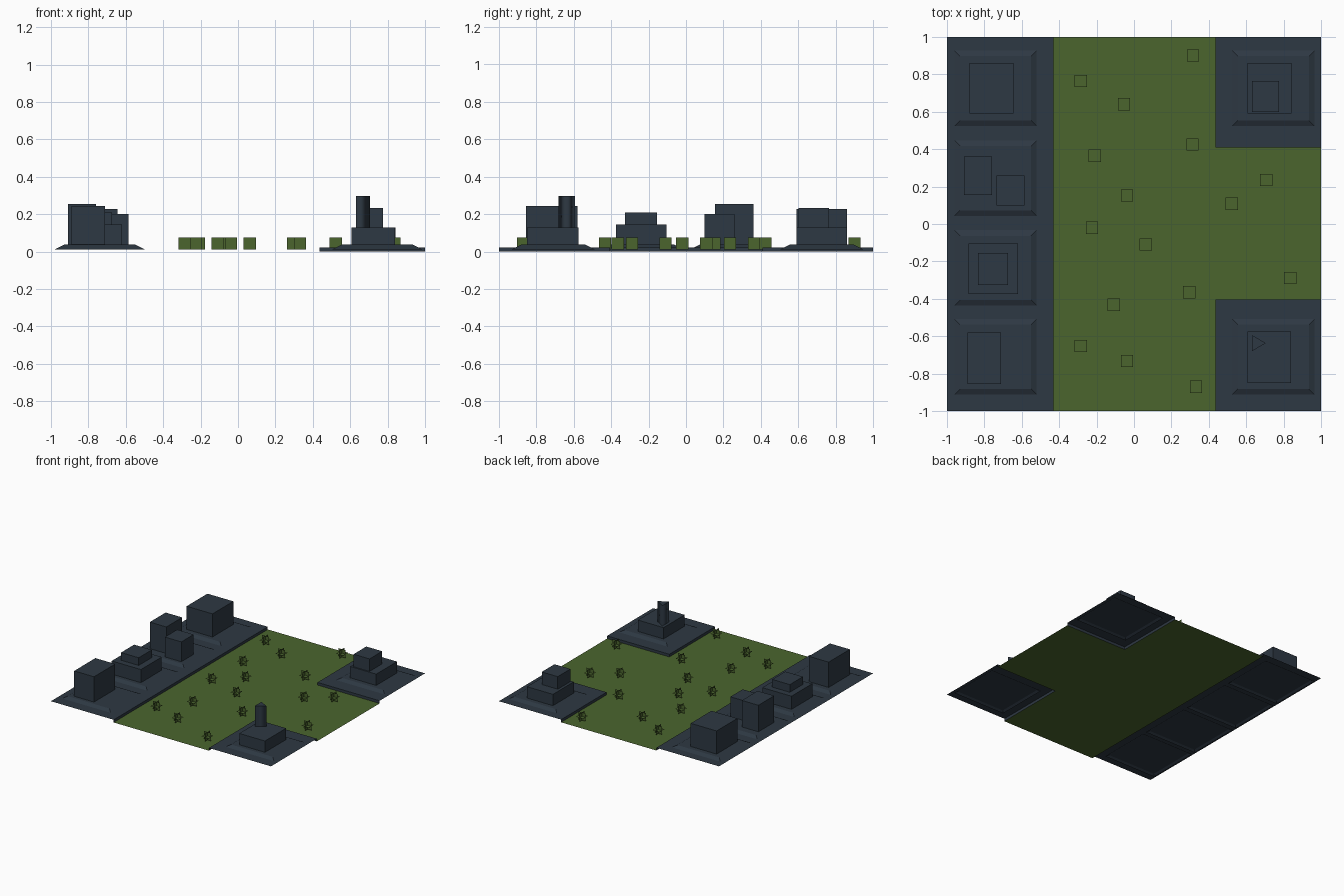
import bpy, bmesh, math

if "Cube" in bpy.data.objects:
    bpy.data.objects.remove(bpy.data.objects["Cube"])


def material(name, rgb):
    m = bpy.data.materials.new(name)
    m.diffuse_color = (*rgb, 1)
    m.use_nodes = True
    m.node_tree.nodes["Principled BSDF"].inputs["Base Color"].default_value = m.diffuse_color
    return m


SLATE = material("slate", (0.027, 0.040, 0.056))
GRASS = material("grass green", (0.070, 0.130, 0.027))


def make(name, bm, mat):
    mesh = bpy.data.meshes.new(name)
    bm.to_mesh(mesh)
    bm.free()
    mesh.materials.append(mat)
    ob = bpy.data.objects.new(name, mesh)
    bpy.context.collection.objects.link(ob)
    return ob


def quad(bm, *pts):
    bm.faces.new([bm.verts.new(p) for p in pts])


def flat(bm, x0, x1, y0, y1, z):
    quad(bm, (x0, y0, z), (x1, y0, z), (x1, y1, z), (x0, y1, z))


def frustum(name, x0, x1, y0, y1, z0, z1, inset=0.0):
    """Open-bottomed block, optionally with sloping sides."""
    bm = bmesh.new()
    low = [bm.verts.new(p) for p in
           ((x0, y0, z0), (x1, y0, z0), (x1, y1, z0), (x0, y1, z0))]
    i = inset
    top = [bm.verts.new(p) for p in
           ((x0 + i, y0 + i, z1), (x1 - i, y0 + i, z1),
            (x1 - i, y1 - i, z1), (x0 + i, y1 - i, z1))]
    bm.faces.new(top)
    for k in range(4):
        n = (k + 1) % 4
        bm.faces.new((low[k], low[n], top[n], top[k]))
    return make(name, bm, SLATE)


XL, XR, YF, YB = -0.43, 0.435, -0.405, 0.41   # lawn borders
PAD = 0.022                                   # pavement level
TOP = 0.037                                   # plinth top

# T-shaped lawn
bm = bmesh.new()
flat(bm, XL, XR, -1, 1, 0)
flat(bm, XR, 1, YF, YB, 0)
make("lawn", bm, GRASS)

# Raised pavements with kerbs only along the lawn
bm = bmesh.new()
flat(bm, -1, XL, -1, 1, PAD)
quad(bm, (XL, -1, 0), (XL, 1, 0), (XL, 1, PAD), (XL, -1, PAD))
make("long_pavement", bm, SLATE)
for name, y, ye in (("front_pavement", YF, -1), ("back_pavement", YB, 1)):
    bm = bmesh.new()
    flat(bm, XR, 1, min(y, ye), max(y, ye), PAD)
    quad(bm, (XR, y, 0), (1, y, 0), (1, y, PAD), (XR, y, PAD))
    quad(bm, (XR, ye, 0), (XR, y, 0), (XR, y, PAD), (XR, ye, PAD))
    if ye > 0:
        bm.faces.ensure_lookup_table()
        bm.faces[2].normal_flip()
    else:
        bm.faces.ensure_lookup_table()
        bm.faces[1].normal_flip()
        bm.faces[2].normal_flip()
    bm.normal_update()
    for f in bm.faces:
        # kerbs face the lawn
        if abs(f.normal.x) > 0.5 and f.normal.x > 0:
            f.normal_flip()
    make(name, bm, SLATE)

# Sloping plinths under the buildings
for cx, cy in ((-0.74, 0.725), (-0.74, 0.245), (-0.74, -0.235),
               (-0.74, -0.71), (0.745, 0.725), (0.745, -0.71)):
    frustum("plinth", cx - 0.24, cx + 0.24, cy - 0.222, cy + 0.222,
            0.012, TOP, 0.05)

# Buildings: x0, x1, y0, y1, bottom, top
BUILDINGS = {
    "back_left_block": (-0.88, -0.645, 0.59, 0.86, TOP, 0.227),
    "tall_twin_block": (-0.91, -0.76, 0.155, 0.36, TOP, 0.255),
    "short_twin_block": (-0.735, -0.585, 0.10, 0.26, TOP, 0.20),
    "stepped_block_base": (-0.885, -0.62, -0.375, -0.105, TOP, 0.145),
    "stepped_block_top": (-0.835, -0.675, -0.325, -0.155, 0.145, 0.208),
    "front_left_block": (-0.89, -0.71, -0.855, -0.58, TOP, 0.245),
    "back_right_base": (0.607, 0.843, 0.59, 0.86, TOP, 0.13),
    "back_right_tower": (0.63, 0.775, 0.60, 0.765, 0.13, 0.233),
    "front_right_base": (0.607, 0.84, -0.85, -0.575, TOP, 0.13),
}
for name, dims in BUILDINGS.items():
    frustum(name, *dims)

# Three-sided chimney
bm = bmesh.new()
ring = [(0.655 + 0.05 * math.cos(a), -0.637 + 0.05 * math.sin(a))
        for a in (0, 2 * math.pi / 3, 4 * math.pi / 3)]
low = [bm.verts.new((x, y, 0.13)) for x, y in ring]
top = [bm.verts.new((x, y, 0.298)) for x, y in ring]
bm.faces.new(top)
for k in range(3):
    n = (k + 1) % 3
    bm.faces.new((low[k], low[n], top[n], top[k])).smooth = True
for e in bm.edges:
    if all(v in top for v in e.verts):
        e.smooth = False
make("chimney", bm, SLATE)

# Bushes: three crossing square cards each
BUSHES = [(0.315, 0.9), (-0.285, 0.765), (-0.053, 0.64), (-0.21, 0.365),
          (0.313, 0.425), (-0.037, 0.152), (0.707, 0.235), (0.523, 0.108),
          (-0.225, -0.02), (0.063, -0.11), (0.835, -0.288), (0.295, -0.365),
          (-0.108, -0.432), (-0.285, -0.652), (-0.037, -0.732), (0.332, -0.87)]
r, zc = 0.0325, 0.043
for x, y in BUSHES:
    bm = bmesh.new()
    flat(bm, x - r, x + r, y - r, y + r, zc)
    quad(bm, (x - r, y, zc - r), (x + r, y, zc - r),
         (x + r, y, zc + r), (x - r, y, zc + r))
    quad(bm, (x, y - r, zc - r), (x, y + r, zc - r),
         (x, y + r, zc + r), (x, y - r, zc + r))
    make("bush", bm, GRASS)
